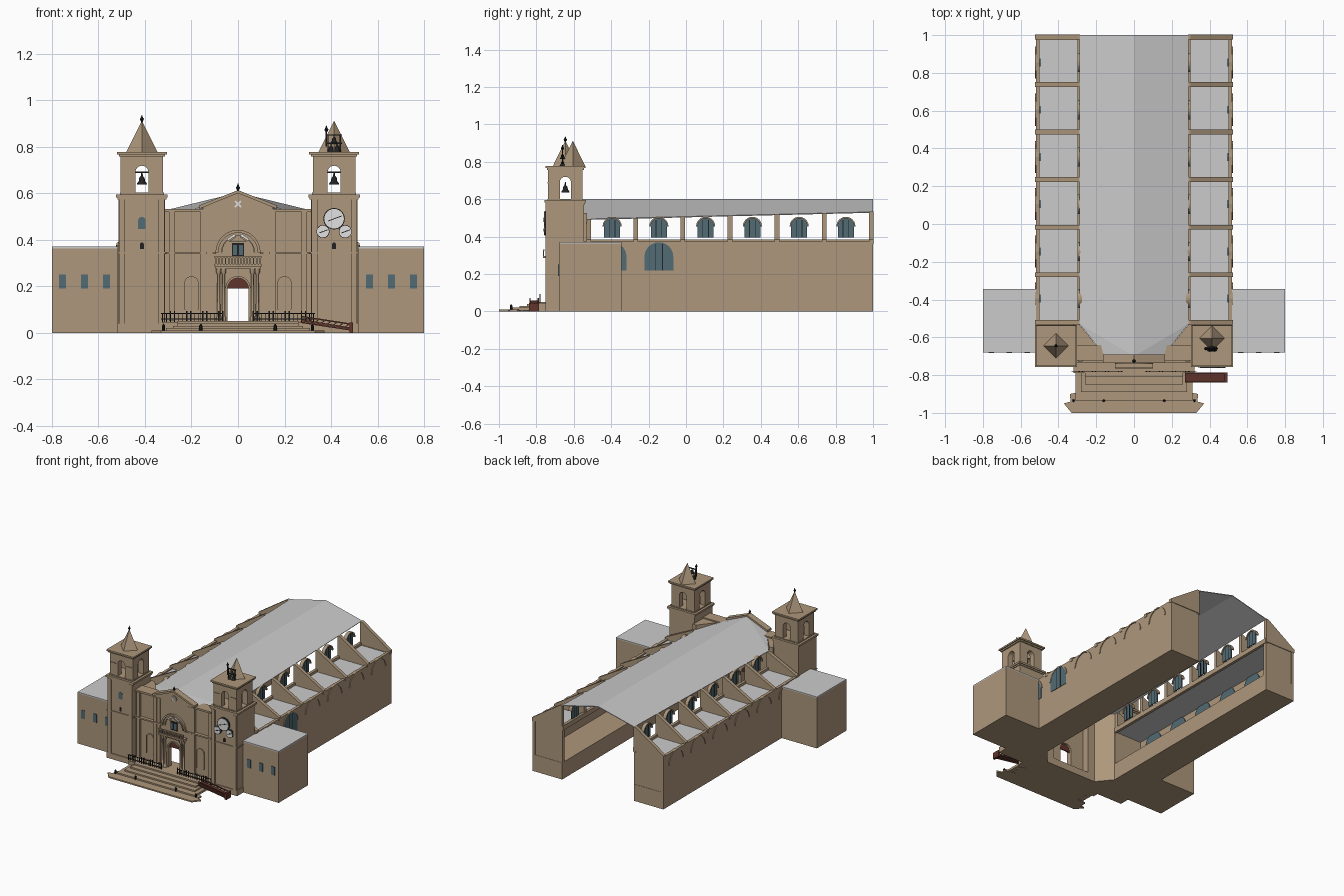
import bpy, bmesh, math
from mathutils import Vector

if "Cube" in bpy.data.objects:
    bpy.data.objects.remove(bpy.data.objects["Cube"])

def mat(name, r, g, b):
    m = bpy.data.materials.new(name)
    m.diffuse_color = (r, g, b, 1)
    m.use_nodes = True
    m.node_tree.nodes["Principled BSDF"].inputs["Base Color"].default_value = m.diffuse_color
    return m

STONE = mat("sandstone", .42, .31, .20)
GREY = mat("roof grey", .60, .60, .60)
TEAL = mat("window teal", .085, .145, .175)
BLACK = mat("black iron", .015, .015, .015)
WHITE = mat("clock white", .75, .75, .75)
RED = mat("red brown wood", .12, .035, .025)

def make(name, verts, faces, m):
    me = bpy.data.meshes.new(name)
    me.from_pydata(verts, [], faces)
    bm = bmesh.new()
    bm.from_mesh(me)
    bmesh.ops.recalc_face_normals(bm, faces=bm.faces)
    bm.to_mesh(me)
    bm.free()
    me.materials.append(m)
    ob = bpy.data.objects.new(name, me)
    bpy.context.collection.objects.link(ob)
    return ob

def prism(name, pts, axis, a, b, m):
    """Extrude an outline along an axis from a to b."""
    put = {'x': lambda p, t: (t, p[0], p[1]), 'y': lambda p, t: (p[0], t, p[1]),
           'z': lambda p, t: (p[0], p[1], t)}[axis]
    n = len(pts)
    v = [put(p, a) for p in pts] + [put(p, b) for p in pts]
    f = [tuple(range(n)), tuple(range(2 * n - 1, n - 1, -1))]
    f += [(i, (i + 1) % n, n + (i + 1) % n, n + i) for i in range(n)]
    return make(name, v, f, m)

def box(name, x0, x1, y0, y1, z0, z1, m=STONE):
    return prism(name, [(x0, y0), (x1, y0), (x1, y1), (x0, y1)], 'z', z0, z1, m)

def arc(c, z, r, n=12, a0=0, a1=math.pi):
    return [(c + r * math.cos(a0 + (a1 - a0) * i / n), z + r * math.sin(a0 + (a1 - a0) * i / n))
            for i in range(n + 1)]

def arch(c, r, z0, spring):
    return [(c + r, z0)] + arc(c, spring, r) + [(c - r, z0)]

def band(c, z, r0, r1):
    return arc(c, z, r1) + arc(c, z, r0)[::-1]

def portal(c, half, z0, z1, r, spring):
    """Rectangle with an arched notch rising from its bottom."""
    return [(c - half, z0), (c - half, z1), (c + half, z1), (c + half, z0)] + arch(c, r, z0, spring)

def lathe(name, c, prof, m, n=12):
    v, f = [], []
    for r, z in prof:
        v += [(c[0] + r * math.cos(2 * math.pi * i / n), c[1] + r * math.sin(2 * math.pi * i / n), c[2] + z)
              for i in range(n)]
    for k in range(len(prof) - 1):
        f += [(k * n + i, k * n + (i + 1) % n, k * n + n + (i + 1) % n, k * n + n + i) for i in range(n)]
    f += [tuple(range(n)), tuple(range((len(prof) - 1) * n, len(prof) * n))]
    return make(name, v, f, m)

def bar(name, p, q, w, m):
    p, q = Vector(p), Vector(q)
    d = (q - p).normalized()
    s = d.cross(Vector((0, 1, 0)) if abs(d.y) < .9 else Vector((1, 0, 0))).normalized() * w
    t = d.cross(s).normalized() * w
    v = [e + o for e in (p, q) for o in (s + t, s - t, -s - t, t - s)]
    f = [(0, 1, 2, 3), (4, 5, 6, 7)] + [(i, (i + 1) % 4, 4 + (i + 1) % 4, 4 + i) for i in range(4)]
    return make(name, v, f, m)

def span(s, a, b):
    return tuple(sorted((s * a, s * b)))

BELL = [(.022, 0), (.02, .006), (.014, .014), (.011, .03), (.004, .037), (.003, .05)]
BALL = [(.002, -.02), (.004, -.009), (.009, 0), (.004, .009), (.001, .018)]
BAYS = [-.395 + .25 * i for i in range(6)]

for s in (-1, 1):
    # side aisles: raised floor, outer wall, closed ends, flat roof
    box("aisle_floor", *span(s, .285, .52), -.55, 1, 0, .12)
    box("aisle_wall", *span(s, .50, .52), -.55, 1, .12, .375)
    box("aisle_end", *span(s, .285, .50), .975, .998, .12, .37)
    box("aisle_front", *span(s, .285, .50), -.55, -.53, .12, .37)
    box("aisle_roof", *span(s, .287, .505), -.53, .985, .357, .367, GREY)
    box("nave_sill", *span(s, .28, .30), -.53, 1, .352, .385)
    for y in BAYS:
        # aisle lunettes with raised hoods
        prism("aisle_lunette", arch(y, .077, .22, .293), 'x', s * .499, s * .493, TEAL)
        prism("lunette_hood", band(y, .293, .077, .085), 'x', s * .50, s * .525, STONE)
        if s > 0 and y < 0:
            prism("outer_lunette", arch(y, .077, .22, .293), 'x', .519, .5225, TEAL)
            for k in (-.02, .02):
                box("lunette_mullion", .52, .5245, y + k - .002, y + k + .002, .22, .36, BLACK)
        # clerestory windows
        prism("clerestory_window", arch(y, .043, .395, .455), 'x', s * .282, s * .288, TEAL)
        prism("clerestory_hood", band(y, .455, .043, .051), 'x', s * .275, s * .30, STONE)
        for k in (-.015, .015):
            box("clerestory_mullion", *span(s, .28, .29), y + k - .002, y + k + .002, .395, .49, BLACK)
    # sloping buttresses
    for i in range(7):
        y = -.52 + .2517 * i
        z = .49 + .04 * i / 6
        prism("buttress", [(s * .285, .36), (s * .523, .36), (s * .523, .385), (s * .30, z + .003), (s * .285, z + .003)],
              'y', y - .0125, y + .0125, STONE)
    # wings
    box("wing", *span(s, .515, .80), -.68, -.345, 0, .362)
    box("wing_roof", *span(s, .515, .80), -.68, -.345, .362, .37, GREY)
    for x in (.565, .66, .755):
        box("wing_window", *span(s, x - .015, x + .015), -.684, -.679, .19, .25, TEAL)

    # towers
    tx = s * .413
    def slab(name, h, z0, z1, cy=-.645):
        box(name, tx - h, tx + h, cy - h, cy + h, z0, z1)
    slab("tower", .10, 0, .585)
    slab("tower_plinth", .106, 0, .04)
    slab("tower_string_course", .106, .34, .348)
    slab("tower_cornice", .105, .572, .582)
    slab("tower_cornice_top", .111, .582, .595)
    slab("belfry_base", .095, .595, .602)
    for k in (-.0915, .0515):
        prism("belfry_wall", portal(tx, .0915, .60, .765, .028, .69), 'y', -.645 + k, -.605 + k, STONE)
        prism("belfry_side", portal(-.645, .0915, .60, .765, .03, .69), 'x', tx + k, tx + k + .04, STONE)
    slab("belfry_cornice", .099, .757, .767)
    slab("belfry_cornice_top", .107, .767, .778)
    for k in (-1, 1):
        box("tower_corner_strip", tx + k * .085 - .013, tx + k * .085 + .013, -.752, -.74, .04, .575)
        box("belfry_impost", tx + k * .065 - .022, tx + k * .065 + .022, -.741, -.735, .685, .692)
    sy = -.645 if s < 0 else -.605
    lathe("spire", (tx, sy, .775), [(.068, 0), (.001, .135)], STONE, 4)
    lathe("tower_bell", (tx, -.645, .637), BELL, BLACK)
    bar("bell_beam", (tx - .05, -.645, .69), (tx + .05, -.645, .69), .003, BLACK)
    prism("tower_slit", arch(tx, .008, .36, .38), 'y', -.7475, -.744, BLACK)

    # facade side walls with pilasters, niche and cornices
    prism("facade_side", [(s * x, y) for x, y in ((.32, -.53), (.29, -.53), (.2, -.64), (.145, -.64), (.145, -.71), (.32, -.71))],
          'z', 0, .525, STONE)
    box("facade_side_cornice", *span(s, .145, .315), -.722, -.64, .52, .533)
    box("facade_string_course", *span(s, .095, .315), -.733, -.70, .338, .348)
    for x in (.285, .15, .122):
        box("pilaster", *span(s, x - .012, x + .012), -.728, -.70, .05, .525)
    prism("niche", arch(s * .2, .028, .10, .212), 'y', -.713, -.709, STONE)
    prism("niche_frame", band(s * .2, .212, .026, .031), 'y', -.718, -.708, STONE)
    for k in (-.0285, .0285):
        box("niche_jamb", s * .2 + k - .0025, s * .2 + k + .0025, -.718, -.708, .10, .212)
    # doorway columns
    for x in (.062, .083):
        lathe("door_column", (s * x, -.738, .05), [(.011, 0), (.011, .015), (.007, .02), (.006, .2), (.011, .21), (.011, .225)], STONE)
    # sloping pediment mouldings
    prism("pediment_moulding", [(0, .60), (0, .613), (s * .165, .548), (s * .165, .533)], 'y', -.735, -.69, STONE)
    # iron fence on the landing
    for i in range(16):
        x = s * (.065 + .0173 * i)
        bar("fence_post", (x, -.78, .045), (x, -.78, .094 if i % 4 < 2 else .085), .0028 if i % 4 < 2 else .0015, BLACK)
    for z in (.06, .083):
        bar("fence_rail", (s * .062, -.78, z), (s * .33, -.78, z), .002, BLACK)
    for x in (.16, .32):
        lathe("bollard", (s * x, -.935, .01), [(.007, 0), (.007, .02), (.002, .028)], BLACK, 8)

# nave roof, twisted eaves and a narrowed front
rv = [(0, -.70, .60), (0, 1, .60)]
for s in (-1, 1):
    rv += [(s * .287, 1, .53), (s * .287, -.53, .492), (s * .15, -.70, .535)]
roof = make("nave_roof", rv, [(0, 1, 2, 3), (0, 3, 4), (0, 6, 5, 1), (0, 7, 6)], GREY)
sol = roof.modifiers.new("thickness", 'SOLIDIFY')
sol.thickness, sol.offset = .005, 0

# central facade with open doorway
prism("facade_centre", [(-.15, 0), (-.15, .54), (0, .605), (.15, .54), (.15, 0)] + arch(0, .045, 0, .19),
      'y', -.725, -.69, STONE)
prism("door_transom", [(.045, .19)] + arc(0, .19, .045)[1:], 'y', -.712, -.705, RED)
prism("door_arch", band(0, .19, .045, .054), 'y', -.733, -.72, STONE)
for k in (-1, 1):
    box("door_jamb", *span(k, .045, .052), -.731, -.72, .05, .19)
box("door_entablature", -.097, .097, -.752, -.72, .273, .285)

# balcony and window under an arch
box("balcony_floor", -.10, .10, -.765, -.72, .285, .296)
box("balcony_rail", -.10, .10, -.765, -.757, .322, .33)
for i in range(15):
    x = -.094 + .0134 * i
    bar("baluster", (x, -.761, .295), (x, -.761, .323), .003, STONE)
box("balcony_window", -.026, .026, -.73, -.724, .325, .385, BLACK)
for k in (-.013, .013):
    box("balcony_pane", k - .009, k + .009, -.732, -.729, .335, .378, TEAL)
prism("balcony_arch", band(0, .345, .085, .097), 'y', -.74, -.72, STONE)
prism("inner_arch", band(0, .345, .068, .073), 'y', -.733, -.72, STONE)
prism("window_pediment", [(-.04, .392), (.04, .392), (0, .418)], 'y', -.735, -.72, STONE)
for k in (-1, 1):
    bar("window_ornament", (k * .045, -.73, .40), (k * .012, -.73, .422), .005, WHITE)
# gable emblem and finials
prism("gable_emblem", arc(0, .553, .022, 10, 0, 2 * math.pi)[:-1], 'y', -.731, -.724, STONE)
for a in range(4):
    t = math.pi / 4 + a * math.pi / 2
    bar("emblem_arm", (0, -.733, .553), (.018 * math.cos(t), -.733, .553 + .018 * math.sin(t)), .0035, WHITE)
lathe("gable_finial", (0, -.725, .623), BALL, BLACK, 8)
lathe("spire_finial", (-.413, -.645, .918), BALL, BLACK, 8)

# left tower window and right tower clocks
prism("tower_window", arch(-.413, .016, .447, .482), 'y', -.7475, -.744, TEAL)
for x, z, r in ((.413, .49, .046), (.365, .435, .028), (.461, .435, .028)):
    prism("clock_rim", arc(x, z, r, 24, 0, 2 * math.pi)[:-1], 'y', -.757, -.744, BLACK)
    prism("clock_face", arc(x, z, r * .92, 24, 0, 2 * math.pi)[:-1], 'y', -.760, -.756, WHITE)
    for a, l in ((.35, .75), (3.5, .6)):
        bar("clock_hand", (x, -.761, z), (x + r * l * math.cos(a), -.761, z + r * l * math.sin(a)), .0018, BLACK)

# bell frame standing before the right spire
for k in (-.026, .026):
    bar("bell_frame_post", (.413 + k, -.66, .775), (.413 + k, -.66, .85), .003, BLACK)
for z in (.815, .85):
    bar("bell_frame_beam", (.38, -.66, z), (.446, -.66, z), .003, BLACK)
for x, z in ((.413, .815), (.40, .778), (.426, .778)):
    lathe("frame_bell", (x, -.66, z), [(r * .7, h * .7) for r, h in BELL], BLACK)
bar("frame_mast", (.38, -.66, .80), (.38, -.66, .875), .003, BLACK)
lathe("frame_mast_ball", (.38, -.66, .873), BALL, BLACK, 8)

# entrance steps
edge = [(.33, -1), (.372, -.95), (.335, -.94), (.34, -.90), (.265, -.885), (.30, -.845), (.26, -.80), (.26, -.69)]
prism("lowest_step", edge + [(-x, y) for x, y in edge[::-1]], 'z', 0, .01, STONE)
for x, y, z in ((.31, -.935, .02), (.28, -.89, .03), (.26, -.85, .04), (.26, -.81, .05)):
    box("step", -x, x, y, -.64, .004, z)
box("landing_base", -.32, .32, -.79, -.64, 0, .046)

# wooden access ramp with truss sides
prism("ramp_deck", [(.27, .05), (.49, .015), (.49, .022), (.27, .058)], 'y', -.835, -.79, RED)
for y in (-.835, -.79):
    for dz in (.025, .05):
        bar("ramp_rail", (.27, y, .02 + dz), (.48, y, dz - .012), .003, RED)
    for i in range(8):
        x = .27 + .026 * i
        z = .045 - .004 * i
        bar("ramp_brace", (x, y, z), (x + .026, y, z + .021), .002, RED)
box("ramp_foot", .48, .495, -.84, -.785, 0, .045, RED)

# soften round parts only
for ob in bpy.data.objects:
    if any(k in ob.name for k in ("column", "tower_bell", "frame_bell")):
        for p in ob.data.polygons:
            p.use_smooth = len(p.vertices) == 4
